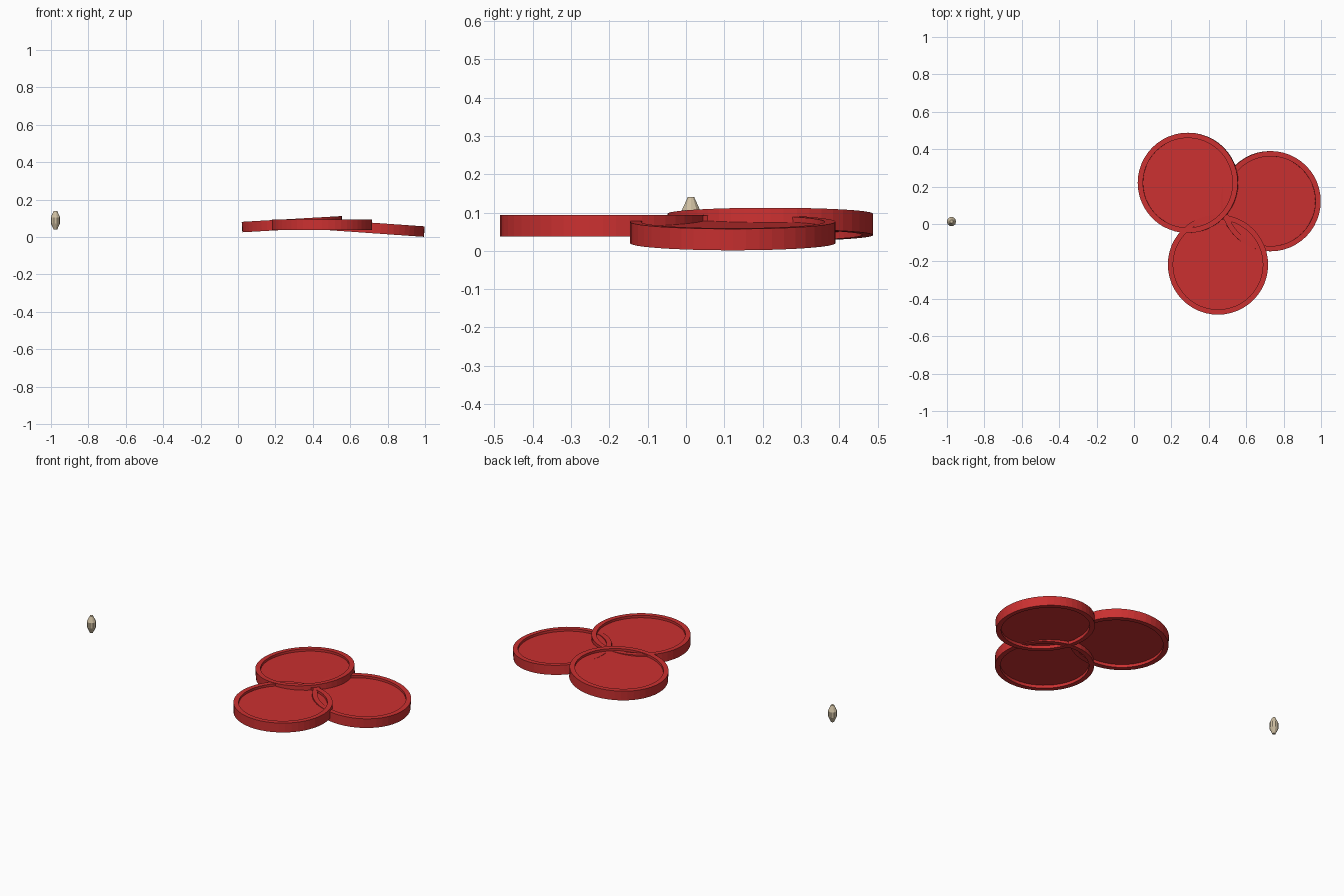
import bpy, math

if "Cube" in bpy.data.objects:
    bpy.data.objects.remove(bpy.data.objects["Cube"])

def mat(name, col):
    m = bpy.data.materials.new(name)
    m.diffuse_color = (*col, 1)
    m.use_nodes = True
    m.node_tree.nodes["Principled BSDF"].inputs["Base Color"].default_value = m.diffuse_color
    return m

red = mat("red_plastic", (0.60, 0.03, 0.03))
tan = mat("tan", (0.62, 0.52, 0.36))

def lathe(name, profile, n, loc, tilt, material):
    """Spin (radius, z) points round z; both ends are capped flat."""
    verts = [(r * math.cos(2 * math.pi * k / n), r * math.sin(2 * math.pi * k / n), z)
             for r, z in profile for k in range(n)]
    rows = len(profile)
    faces = [(i * n + k, i * n + (k + 1) % n, (i + 1) * n + (k + 1) % n, (i + 1) * n + k)
             for i in range(rows - 1) for k in range(n)]
    faces.append(tuple(reversed(range(n))))
    faces.append(tuple(range((rows - 1) * n, rows * n)))
    me = bpy.data.meshes.new(name)
    me.from_pydata(verts, [], faces)
    me.materials.append(material)
    ob = bpy.data.objects.new(name, me)
    bpy.context.collection.objects.link(ob)
    ob.location = loc
    ob.rotation_euler = (0, math.radians(tilt), 0)
    return ob

# Disc: raised rim above and below a thinner web
R, RI, H = 0.268, 0.24, 0.028
disc = [(RI, -0.010), (RI, -H), (R, -H), (R, H), (RI, H), (RI, 0.014)]
lathe("disc_left", disc, 48, (0.289, 0.220, 0.069), -3.3, red)
lathe("disc_right", disc, 48, (0.729, 0.122, 0.048), 4.0, red)
lathe("disc_front", disc, 48, (0.449, -0.217, 0.065), 0, red)

# Small faceted bead
bead = [(0.009, -0.05), (0.025, -0.016), (0.025, 0.016), (0.009, 0.05)]
lathe("bead", bead, 10, (-0.976, 0.013, 0.090), 0, tan)
